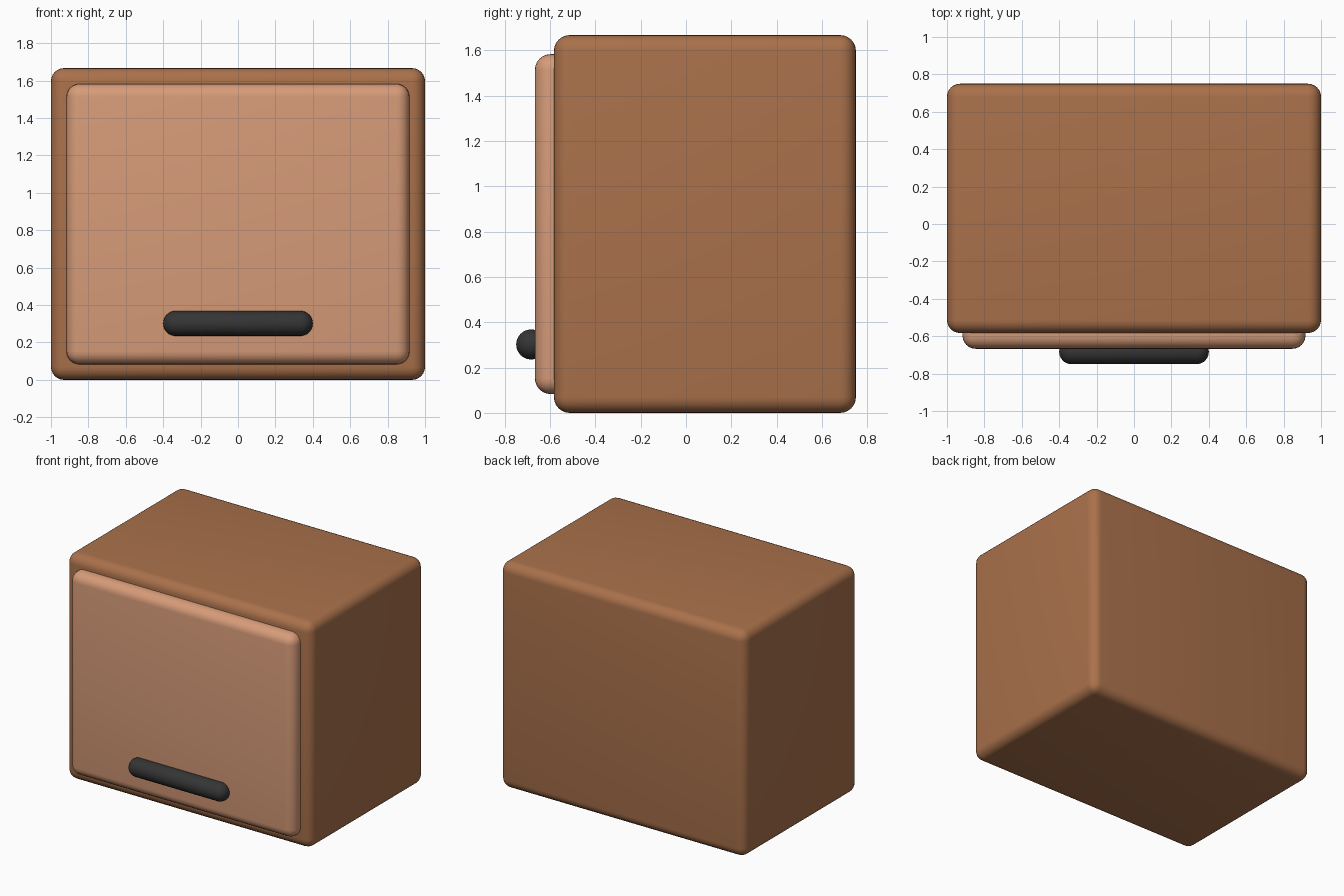
import bpy, math

if "Cube" in bpy.data.objects:
    bpy.data.objects.remove(bpy.data.objects["Cube"])


def material(name, rgb):
    m = bpy.data.materials.new(name)
    m.diffuse_color = (*rgb, 1)
    m.use_nodes = True
    m.node_tree.nodes["Principled BSDF"].inputs["Base Color"].default_value = m.diffuse_color
    return m


def rounded_box(name, lo, hi, radius, mat, segments=6):
    bpy.ops.mesh.primitive_cube_add(size=1, location=[(a + b) / 2 for a, b in zip(lo, hi)])
    ob = bpy.context.object
    ob.name = name
    ob.scale = [b - a for a, b in zip(lo, hi)]
    bpy.ops.object.transform_apply(location=False, rotation=False, scale=True)
    bev = ob.modifiers.new("round_edges", 'BEVEL')
    bev.width = radius
    bev.segments = segments
    bpy.ops.object.modifier_apply(modifier=bev.name)
    ob.data.materials.append(mat)
    bpy.ops.object.shade_smooth_by_angle(angle=math.radians(40))
    return ob


brown = material("brown", (0.40, 0.165, 0.07))
tan = material("tan", (0.68, 0.33, 0.19))
black = material("black", (0.035, 0.035, 0.035))

# Cabinet body and the raised front door
rounded_box("cabinet_body", (-1, -0.583, 0), (1, 0.75, 1.667), 0.07, brown)
rounded_box("door", (-0.917, -0.667, 0.083), (0.917, -0.5, 1.583), 0.07, tan)

# Pill-shaped handle: a sphere whose halves are pulled apart
R, HALF = 0.067, 0.4
bpy.ops.mesh.primitive_uv_sphere_add(segments=24, ring_count=13, radius=R)
handle = bpy.context.object
handle.name = "handle"
for v in handle.data.vertices:
    v.co.z += math.copysign(HALF - R, v.co.z)
handle.rotation_euler = (0, math.pi / 2, 0)
handle.location = (0, -0.683, 0.302)
handle.data.materials.append(black)
bpy.ops.object.shade_smooth_by_angle(angle=math.radians(40))
